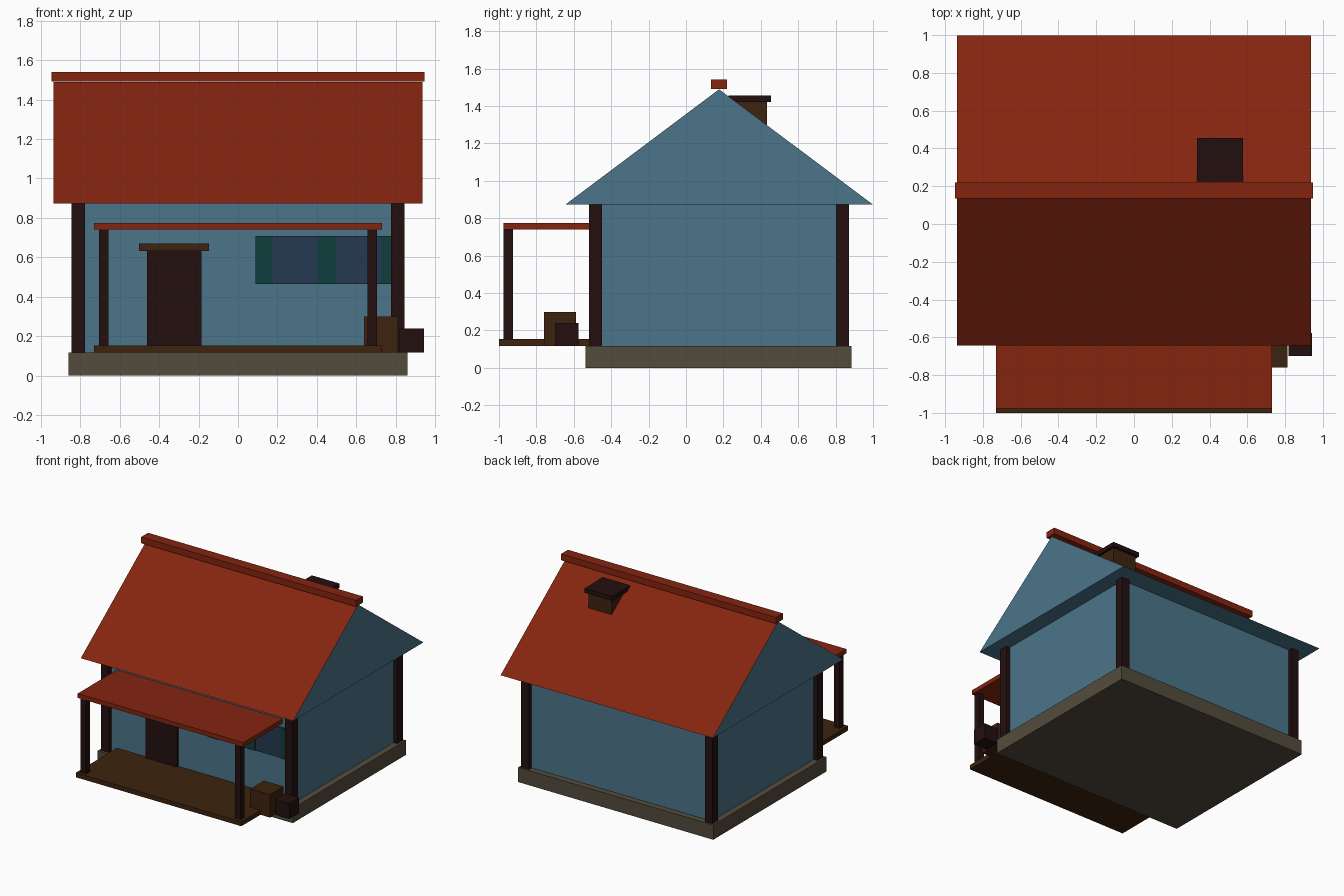
import bpy
import bmesh

cube = bpy.data.objects.get("Cube")
if cube:
    bpy.data.objects.remove(cube, do_unlink=True)


def material(name, r, g, b):
    m = bpy.data.materials.new(name)
    m.use_nodes = True
    m.diffuse_color = (r, g, b, 1)
    m.node_tree.nodes["Principled BSDF"].inputs["Base Color"].default_value = (r, g, b, 1)
    return m


red = material("red_tile", 0.235, 0.018, 0.005)
blue = material("blue_wall", 0.070, 0.178, 0.254)
dark = material("dark_wood", 0.0176, 0.0048, 0.0048)
brown = material("brown_wood", 0.0467, 0.0168, 0.0044)
stone = material("stone", 0.0887, 0.0723, 0.0467)
glass = material("window_glass", 0.0185, 0.0395, 0.0844)
green = material("shutter_green", 0.0048, 0.0467, 0.0452)


def finish(name, bm, *mats):
    bmesh.ops.recalc_face_normals(bm, faces=bm.faces)
    mesh = bpy.data.meshes.new(name)
    if len(mats) > 1:
        # Second material covers the upward slopes
        for f in bm.faces:
            f.normal_update()
            f.material_index = int(f.normal.z > 0.1)
    bm.to_mesh(mesh)
    bm.free()
    for m in mats:
        mesh.materials.append(m)
    obj = bpy.data.objects.new(name, mesh)
    bpy.context.scene.collection.objects.link(obj)
    return obj


def box(name, mat, xs, ys, zs):
    bm = bmesh.new()
    bmesh.ops.create_cube(bm, size=1)
    for v in bm.verts:
        for i, (lo, hi) in enumerate((xs, ys, zs)):
            v.co[i] = hi if v.co[i] > 0 else lo
    return finish(name, bm, mat)


BASE, EAVE, DECK = 0.117, 0.874, 0.153
WALL_X, FRONT, BACK = 0.81, -0.484, 0.836

# House body
box("foundation", stone, (-0.86, 0.86), (-0.538, 0.885), (0, BASE))
box("walls", blue, (-WALL_X, WALL_X), (FRONT, BACK), (BASE, EAVE))
for side, x in (("right", -WALL_X), ("left", WALL_X)):
    for end, y in (("front", FRONT), ("back", BACK)):
        box(f"corner_post_{end}_{side}", dark, (x - 0.034, x + 0.034),
            (y - 0.035, y + 0.035), (BASE, EAVE))

# Gabled roof: blue gables and soffit, red slopes
bm = bmesh.new()
profile = [(-0.643, EAVE), (0.998, EAVE), (0.177, 1.489)]
face = bm.faces.new([bm.verts.new((-0.936, y, z)) for y, z in profile])
new = bmesh.ops.extrude_face_region(bm, geom=[face])["geom"]
bmesh.ops.translate(bm, vec=(1.872, 0, 0),
                    verts=[g for g in new if isinstance(g, bmesh.types.BMVert)])
finish("gabled_roof", bm, blue, red)
box("ridge_beam", red, (-0.947, 0.947), (0.134, 0.22), (1.491, 1.541))

# Chimney
box("chimney", brown, (0.352, 0.558), (0.247, 0.434), (1.1, 1.42))
box("chimney_cap", dark, (0.333, 0.577), (0.226, 0.454), (1.42, 1.455))

# Porch
box("porch_floor", brown, (-0.73, 0.73), (-1, FRONT), (BASE, DECK))
box("porch_roof", red, (-0.73, 0.73), (-0.976, FRONT), (0.74, 0.775))
for side, x in (("right", -0.681), ("left", 0.681)):
    box(f"porch_post_{side}", dark, (x - 0.025, x + 0.025), (-0.976, -0.926), (DECK, 0.74))

# Door
box("door", dark, (-0.462, -0.186), (FRONT - 0.02, FRONT), (DECK, 0.632))
box("door_lintel", brown, (-0.503, -0.148), (FRONT - 0.03, FRONT), (0.632, 0.67))

# Windows, each with a pair of shutters
for n, x in (("inner", 0.29), ("outer", 0.612)):
    box(f"{n}_window", glass, (x - 0.114, x + 0.114), (FRONT - 0.009, FRONT), (0.465, 0.707))
    for side, s in (("right", -1), ("left", 1)):
        a, b = sorted((x + s * 0.114, x + s * 0.2))
        box(f"{n}_shutter_{side}", green, (a, b), (FRONT - 0.015, FRONT), (0.465, 0.707))

# Crates beside the porch
box("large_crate", brown, (0.64, 0.813), (-0.76, -0.588), (BASE, 0.299))
box("small_crate", dark, (0.819, 0.943), (-0.7, -0.576), (BASE, 0.24))
